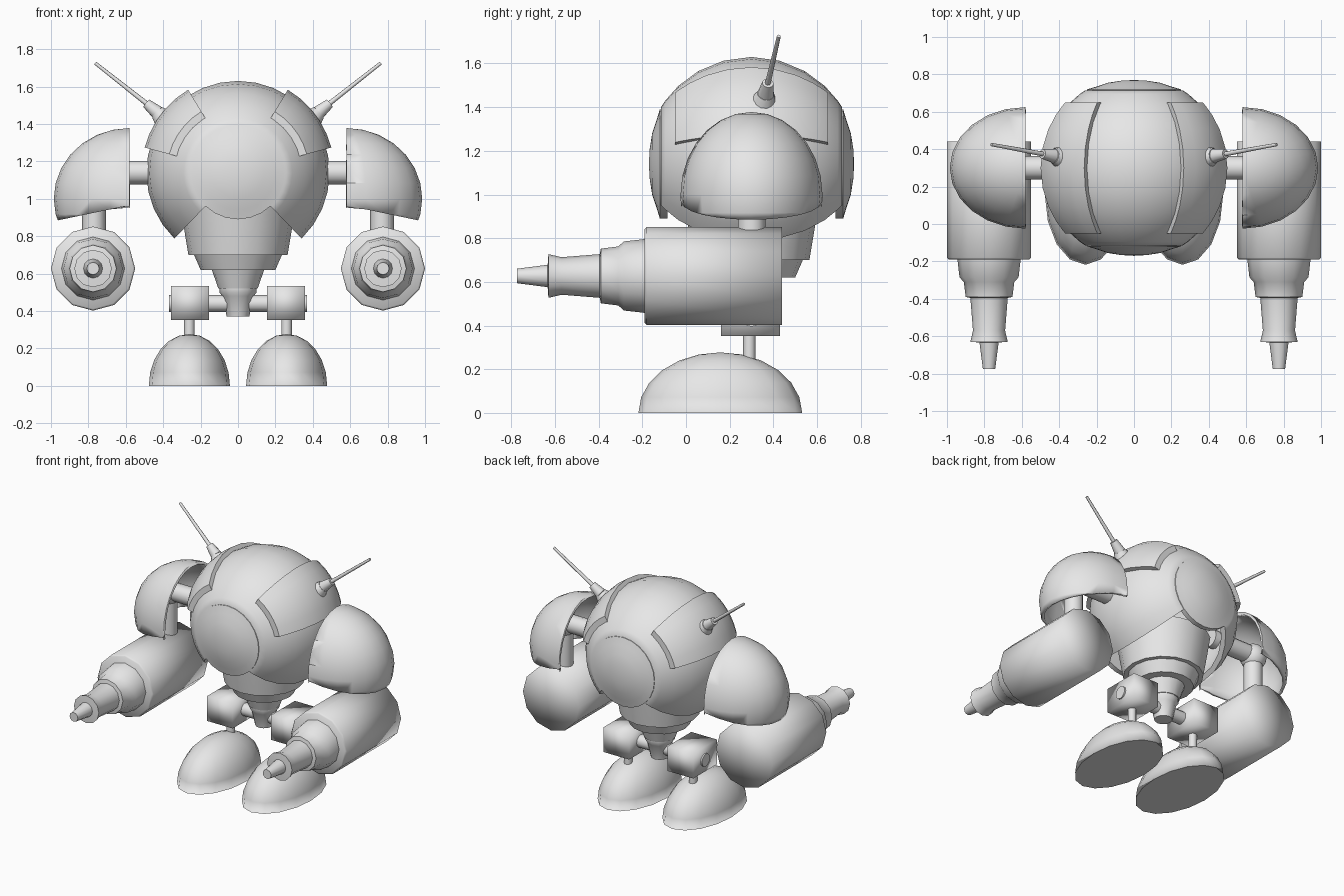
import bpy, bmesh
from math import sin, cos, radians, pi
from mathutils import Vector, Matrix

cube = bpy.data.objects.get("Cube")
if cube:
    bpy.data.objects.remove(cube)

grey = bpy.data.materials.new("light_grey")
grey.use_nodes = True
grey.diffuse_color = (0.8, 0.8, 0.8, 1)
grey.node_tree.nodes["Principled BSDF"].inputs["Base Color"].default_value = (0.8, 0.8, 0.8, 1)

CENTRE = Vector((0, 0.3, 1.14))  # middle of the round body


def finish(name, bm, sharp=180):
    """Turn a bmesh into a smooth object, with edges sharper than the angle kept."""
    mesh = bpy.data.meshes.new(name)
    bm.to_mesh(mesh)
    bm.free()
    mesh.materials.append(grey)
    for p in mesh.polygons:
        p.use_smooth = True
    if sharp < 180:
        mesh.set_sharp_from_angle(angle=radians(sharp))
    obj = bpy.data.objects.new(name, mesh)
    bpy.context.collection.objects.link(obj)
    return obj


def lathe(name, profile, origin, axis=(0, 0, 1), segs=16, span=None, loop=False, sharp=180):
    """Spin (radius, height) points about an axis; span limits the sweep in degrees."""
    turn = Vector((0, 1, 0)).rotation_difference(Vector(axis)).to_matrix()
    a0, a1 = span or (0, 360)
    count = segs + 1 if span else segs
    bm = bmesh.new()
    rows = []
    for i in range(count):
        a = radians(a0 + (a1 - a0) * i / segs)
        rows.append([bm.verts.new(Vector(origin) + turn @ Vector((r * sin(a), h, r * cos(a))))
                     for r, h in profile])
    n = len(profile)
    for i in range(segs):
        here, there = rows[i], rows[(i + 1) % count]
        for j in range(n if loop else n - 1):
            k = (j + 1) % n
            bm.faces.new((here[j], here[k], there[k], there[j]))
    if span:
        bm.faces.new(rows[0])
        bm.faces.new(rows[-1])
    elif not loop:
        bm.faces.new([row[0] for row in rows])
        bm.faces.new([row[-1] for row in rows])
    bmesh.ops.remove_doubles(bm, verts=bm.verts, dist=0.0001)
    bmesh.ops.recalc_face_normals(bm, faces=bm.faces)
    return finish(name, bm, sharp)


def rod(name, start, end, r0, r1=None, segs=12, sharp=50):
    """Straight round bar or cone between two points."""
    start, end = Vector(start), Vector(end)
    d = end - start
    return lathe(name, [(r0, 0), (r0 if r1 is None else r1, d.length)],
                 start, d.normalized(), segs, sharp=sharp)


def arc_band(outer, inner, reach, steps=10):
    """Closed cross-section of a spherical shell reaching a distance either way."""
    def arc(r, lim):
        hs = [lim * sin(pi / 2 * (2 * i / steps - 1)) for i in range(steps + 1)]
        return [((r * r - h * h) ** 0.5, h) for h in hs]
    return arc(outer, reach) + arc(inner, reach)[::-1]


def ellipsoid(centre, radii, u=20, v=12):
    bm = bmesh.new()
    bmesh.ops.create_uvsphere(bm, u_segments=u, v_segments=v, radius=1,
                              matrix=Matrix.Translation(centre) @ Matrix.Diagonal((*radii, 1)))
    return bm


def cut(bm, point, normal):
    """Remove everything on the side the normal points to."""
    return bmesh.ops.bisect_plane(bm, geom=bm.verts[:] + bm.edges[:] + bm.faces[:],
                                  plane_co=point, plane_no=normal, clear_outer=True)


# Round body shell, open underneath
lathe("body_shell", arc_band(0.49, 0.455, 0.415), CENTRE, (0, 1, 0), 24,
      span=(-136, 136), loop=True, sharp=40)

# Domed discs on the front and back
for label, d in (("front", -1), ("back", 1)):
    dome = [(0.25, 0.385), (0.25, 0.42), (0.2, 0.435), (0.14, 0.455), (0.07, 0.466), (0, 0.47)]
    lathe(label + "_disc", dome, CENTRE, (0, d, 0), 24, sharp=60)

# Stepped waist cone and pelvis
lathe("waist", [(0.31, 0.98), (0.29, 0.85), (0.265, 0.7), (0.235, 0.7), (0.2, 0.62),
                (0.14, 0.62), (0.105, 0.52), (0.03, 0.52)], (0, 0.3, 0), segs=16, sharp=50)
lathe("pelvis", [(0.06, 0.37), (0.085, 0.48), (0.1, 0.5), (0.1, 0.525), (0.07, 0.54)],
      (0, 0.3, 0), segs=12, sharp=50)
rod("hip_axle", (-0.37, 0.3, 0.44), (0.37, 0.3, 0.44), 0.045)

for s, side in ((1, "left"), (-1, "right")):
    # Raised panel over the upper side of the body
    lathe(side + "_body_panel", arc_band(0.517, 0.45, 0.35), CENTRE, (0, 1, 0), 5,
          span=(s * 31, s * 75), loop=True, sharp=40)

    # Antenna with its mount
    foot, neck, top, tip = [Vector((s * x, y, z)) for x, y, z in
                            ((0.37, 0.35, 1.4), (0.43, 0.365, 1.46),
                             (0.49, 0.375, 1.51), (0.763, 0.425, 1.725))]
    rod(side + "_antenna_base", foot, neck, 0.075, 0.04)
    rod(side + "_antenna_collar", neck, top, 0.038, 0.026)
    rod(side + "_antenna", top, tip, 0.013, 0.009, 8)

    # Shoulder joint and hollow pad
    rod(side + "_shoulder_axle", (s * 0.4, 0.3, 1.14), (s * 0.77, 0.3, 1.14), 0.063)
    finish(side + "_shoulder_ball", ellipsoid((s * 0.77, 0.3, 1.13), (0.09,) * 3, 16, 10))
    rod(side + "_upper_arm", (s * 0.77, 0.3, 0.8), (s * 0.77, 0.3, 1.13), 0.063)
    bm = ellipsoid((s * 0.58, 0.3, 1.0), (0.405, 0.325, 0.378), 24, 14)
    cut(bm, (s * 0.58, 0.3, 1), (-s, 0, 0))
    cut(bm, (s * 0.58, 0.3, 0.965), (-s * 0.21, 0, -1))
    pad = finish(side + "_shoulder_pad", bm)
    pad.data.set_sharp_from_angle(angle=radians(50))
    shell = pad.modifiers.new("thickness", "SOLIDIFY")
    shell.thickness = 0.02
    shell.offset = -1

    # Forearm drum and stepped nozzle
    lathe(side + "_forearm", [(0, -0.44), (0.225, -0.44), (0.225, 0.18), (0.215, 0.19), (0, 0.19)],
          (s * 0.775, 0, 0.627), (0, -1, 0), 12)
    lathe(side + "_nozzle", [(0.17, 0.18), (0.158, 0.285), (0.135, 0.31), (0.125, 0.39),
                             (0.1, 0.395), (0.086, 0.57), (0.1, 0.63), (0.03, 0.635)],
          (s * 0.775, 0, 0.627), (0, -1, 0), 12, sharp=60)
    rod(side + "_nozzle_tip", (s * 0.775, -0.62, 0.627), (s * 0.775, -0.775, 0.627), 0.053, 0.033)

    # Hip block, ankle and foot
    bm = bmesh.new()
    bmesh.ops.create_cube(bm, size=1, matrix=Matrix.Translation((s * 0.257, 0.295, 0.443))
                          @ Matrix.Diagonal((0.205, 0.27, 0.18, 1)))
    finish(side + "_hip_block", bm)
    rod(side + "_ankle", (s * 0.26, 0.29, 0.2), (s * 0.26, 0.29, 0.37), 0.028)
    bm = ellipsoid((s * 0.26, 0.157, 0), (0.217, 0.375, 0.277), 16, 12)
    cut(bm, (0, 0, 0), (0, 0, -1))
    rim = [e for e in bm.edges if e.is_boundary]
    bmesh.ops.holes_fill(bm, edges=rim, sides=0)
    finish(side + "_foot", bm)
